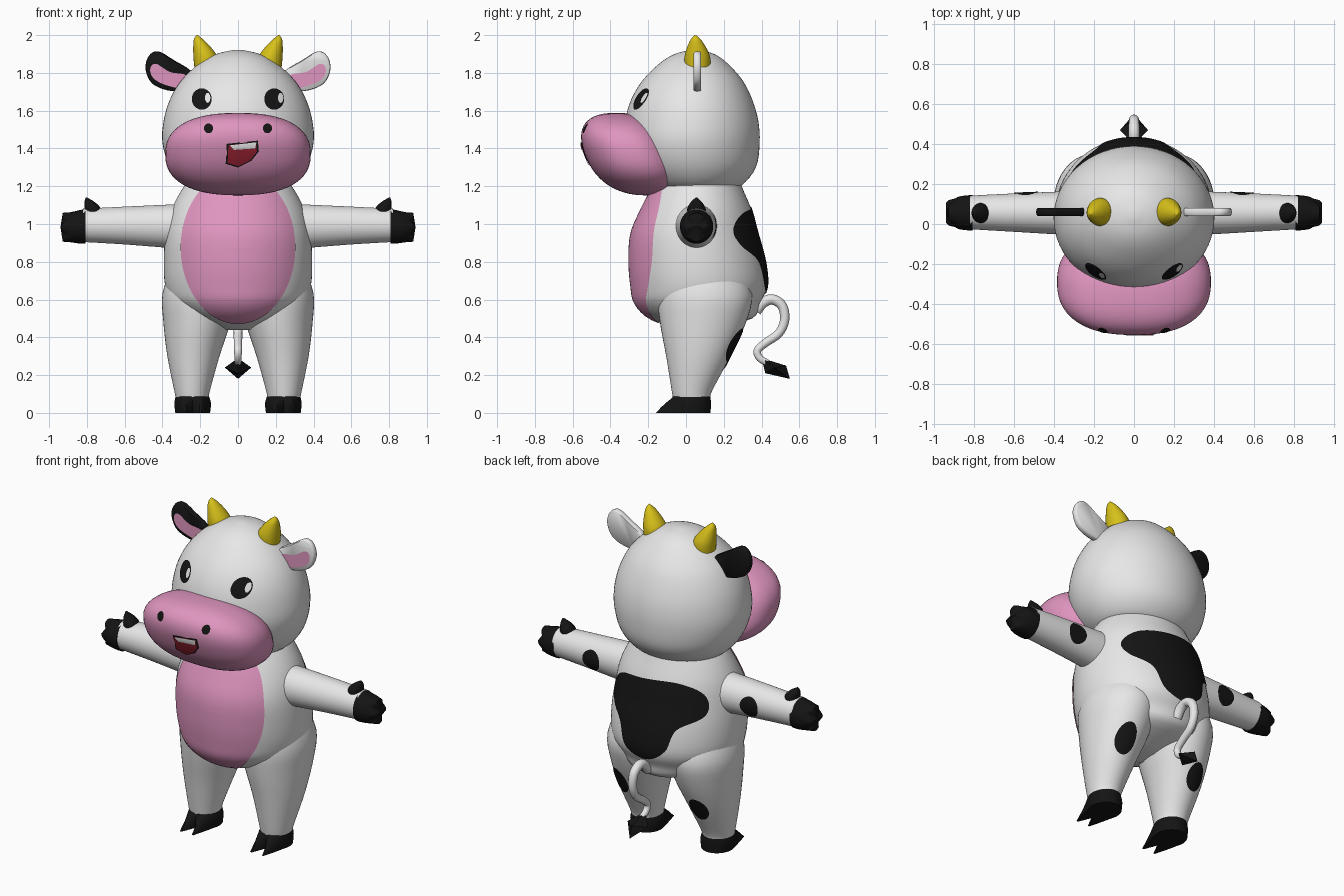
import bpy, bmesh, math
from mathutils import Vector
from mathutils.bvhtree import BVHTree

if "Cube" in bpy.data.objects:
    bpy.data.objects.remove(bpy.data.objects["Cube"])


def mat(name, rgb):
    m = bpy.data.materials.new(name)
    m.diffuse_color = (*rgb, 1)
    m.use_nodes = True
    m.node_tree.nodes["Principled BSDF"].inputs["Base Color"].default_value = m.diffuse_color
    return m


WHITE = mat("white", (0.8, 0.8, 0.8))
BLACK = mat("black", (0.007, 0.007, 0.007))
PINK = mat("pink", (0.74, 0.30, 0.52))
YELLOW = mat("yellow", (0.68, 0.53, 0.01))
RED = mat("red", (0.30, 0.015, 0.03))


def finish(name, bm, material, angle=50, recalc=True):
    if recalc:
        bmesh.ops.recalc_face_normals(bm, faces=bm.faces[:])
    me = bpy.data.meshes.new(name)
    bm.to_mesh(me)
    bm.free()
    me.materials.append(material)
    me.shade_smooth()
    me.set_sharp_from_angle(angle=math.radians(angle))
    ob = bpy.data.objects.new(name, me)
    bpy.context.collection.objects.link(ob)
    return ob


def spline(pts, steps, closed=False):
    """Catmull-Rom interpolation of tuples."""
    pts = [Vector(p) for p in pts]
    n = len(pts)
    out = []
    for i in range(n if closed else n - 1):
        if closed:
            a, b, c, d = (pts[(i + k) % n] for k in (-1, 0, 1, 2))
        else:
            a, b, c, d = (pts[min(max(i + k, 0), n - 1)] for k in (-1, 0, 1, 2))
        for s in range(steps):
            t = s / steps
            out.append(0.5 * (2 * b + (c - a) * t + (2 * a - 5 * b + 4 * c - d) * t * t
                              + (3 * b - a - 3 * c + d) * t ** 3))
    return out if closed else out + [pts[-1]]


def loft(name, keys, material, axis="z", segs=48, steps=4, warp=None, angle=50):
    """Elliptical rings: (position, centre 1, centre 2, radius 1, radius 2)."""
    bm = bmesh.new()

    def place(p, a, b):
        v = Vector((a, b, p)) if axis == "z" else Vector((p, a, b))
        return bm.verts.new(warp(v) if warp else v)

    rings = []
    path = [tuple(v) for v in spline(keys, steps)]
    for p, c1, c2, r1, r2 in path:
        rings.append([place(p, c1 + r1 * math.cos(2 * math.pi * i / segs),
                            c2 + r2 * math.sin(2 * math.pi * i / segs)) for i in range(segs)])
    for lo, hi in zip(rings, rings[1:]):
        for i in range(segs):
            j = (i + 1) % segs
            bm.faces.new((lo[i], lo[j], hi[j], hi[i]))
    for ring, k in ((rings[0], path[0]), (rings[-1], path[-1])):
        mid = place(k[0], k[1], k[2])
        for i in range(segs):
            bm.faces.new((ring[i], ring[(i + 1) % segs], mid))
    return finish(name, bm, material, angle)


def decal(name, target, outline, material, back=False, lift=0.004, rings=12):
    """Painted patch: an (x, z) outline projected onto a part along y."""
    me = target.data
    tree = BVHTree.FromPolygons([v.co for v in me.vertices], [p.vertices[:] for p in me.polygons])
    d = Vector((0, -1 if back else 1, 0))
    mid = sum((Vector(p) for p in outline), Vector((0, 0))) / len(outline)
    bm = bmesh.new()

    def hit(p):
        co, no, _, _ = tree.ray_cast(Vector((p[0], 0, p[1])) - d * 3, d)
        return bm.verts.new(co + no * lift) if co else None

    centre, prev, n = hit(mid), None, len(outline)
    for r in range(1, rings + 1):
        ring = [hit(mid + (Vector(p) - mid) * r / rings) for p in outline]
        for i in range(n):
            j = (i + 1) % n
            quad = [centre, ring[i], ring[j]] if prev is None else [prev[i], ring[i], ring[j], prev[j]]
            if all(quad):
                bm.faces.new(quad)
        prev = ring
    bm.normal_update()
    bmesh.ops.reverse_faces(bm, faces=[f for f in bm.faces if f.normal.dot(d) > 0])
    return finish(name, bm, material, 60, recalc=False)


def oval(cx, cz, rx, rz, n=40):
    return [(cx + rx * math.cos(2 * math.pi * i / n), cz + rz * math.sin(2 * math.pi * i / n)) for i in range(n)]


# Torso and head
torso = loft("torso", [(.44, 0, .05, .08, .08), (.50, 0, .08, .25, .27), (.58, 0, .06, .345, .33),
                       (.67, 0, .07, .385, .36), (.80, 0, .06, .393, .36), (.95, 0, .045, .383, .335),
                       (1.08, 0, .055, .35, .29), (1.2, 0, .06, .285, .235), (1.3, 0, .06, .2, .2)],
             WHITE, segs=72)
head = loft("head", [(1.17, 0, .05, .17, .15), (1.205, 0, .05, .28, .245), (1.3, 0, .04, .36, .33),
                     (1.43, 0, .03, .40, .36), (1.55, 0, .03, .393, .352), (1.66, 0, .03, .36, .32),
                     (1.76, 0, .035, .30, .265), (1.85, 0, .04, .205, .18), (1.9, 0, .045, .115, .105),
                     (1.922, 0, .045, .02, .02)], WHITE, segs=64)

# Muzzle: rounded ellipsoid leaning forward at the top
bm = bmesh.new()
bmesh.ops.create_uvsphere(bm, u_segments=56, v_segments=36, radius=1)
for v in bm.verts:
    x, y, z = v.co
    k = (abs(x) ** 2.4 + abs(y) ** 2.4 + abs(z) ** 2.4) ** (-1 / 2.4)
    x, y, z = x * k, y * k, z * k
    v.co = (.385 * x, -.29 + .245 * y - .08 * z, 1.37 + .218 * z)
muzzle = finish("muzzle", bm, PINK)

# Belly patch, back patch and face details
decal("belly_patch", torso, oval(0, .875, .3, .40, 72), PINK, lift=.005, rings=20)
decal("back_patch", torso, spline([(.30, .97), (.22, 1.05), (.05, 1.08), (-.16, 1.09), (-.29, 1.03), (-.31, .91),
                                   (-.19, .83), (-.14, .70), (-.02, .63), (.12, .67), (.18, .80), (.28, .88)],
                                  6, True), BLACK, back=True, lift=.005, rings=18)
for s, side in ((1, "left"), (-1, "right")):
    decal("eye_" + side, head, oval(s * .19, 1.66, .052, .056), BLACK)
    decal("eye_glint_" + side, head, oval(s * .19 + .032, 1.665, .014, .026), WHITE, lift=.007)
    decal("nostril_" + side, muzzle, oval(s * .155, 1.505, .024, .025), BLACK)
mouth = [(-.06, 1.425), (.105, 1.442), (.11, 1.385), (.07, 1.335), (.0, 1.3), (-.065, 1.32)]
decal("mouth_rim", muzzle, mouth, BLACK, lift=.003)
decal("mouth", muzzle, [(.02 + (x - .02) * .88, 1.37 + (z - 1.37) * .88) for x, z in mouth], RED, lift=.006)
decal("teeth", muzzle, [(-.045, 1.418), (.097, 1.434), (.09, 1.403), (-.02, 1.395)], WHITE, lift=.009)


def foot_warp(s):
    # Two pointed toes with a notch between them
    def warp(v):
        if v.y < -.005:
            f = max(0, 1 - abs(abs(v.x - s * .24) - .042) / .042)
            v.y -= .115 * f * (1 - v.z / .09)
        return v
    return warp


def hand_warp(v):
    # Cleft across the hoof tip
    if abs(v.x) > .9:
        v.x += math.copysign(.014 - .042 * max(0, 1 - abs(v.z - .98) / .06), v.x)
    return v


ear_shape = [(.24, 1.80), (.34, 1.868), (.42, 1.913), (.47, 1.893), (.49, 1.825),
             (.46, 1.75), (.39, 1.712), (.30, 1.70), (.24, 1.71)]
inner_ear = [(.27, 1.785), (.36, 1.805), (.43, 1.847), (.46, 1.835), (.463, 1.80),
             (.44, 1.765), (.38, 1.735), (.27, 1.715)]

# Paired limbs, horns and ears
for s, side in ((1, "left"), (-1, "right")):
    leg = loft("leg_" + side, [(.07, s * .242, .03, .086, .097), (.12, s * .243, .032, .095, .108),
                               (.3, s * .236, .065, .138, .17), (.48, s * .217, .09, .178, .228),
                               (.63, s * .205, .10, .195, .25), (.78, s * .18, .09, .17, .2)], WHITE)
    loft("hoof_" + side, [(0, s * .24, .03, .092, .1), (.05, s * .24, .03, .097, .102),
                          (.088, s * .242, .03, .088, .099)], BLACK, segs=48, warp=foot_warp(s))
    arm = loft("arm_" + side, [(s * .2, .055, .985, .115, .125), (s * .36, .055, .988, .108, .115),
                               (s * .6, .057, .992, .096, .1), (s * .82, .058, .993, .084, .088)], WHITE, axis="x")
    loft("hand_" + side, [(s * .808, .056, .988, .088, .092), (s * .84, .056, .985, .087, .088),
                          (s * .885, .056, .983, .078, .08), (s * .914, .056, .983, .05, .076)],
         BLACK, axis="x", warp=hand_warp)
    loft("thumb_" + side, [(1.05, s * .765, .055, .045, .05), (1.085, s * .77, .055, .042, .048),
                           (1.115, s * .785, .055, .028, .03), (1.14, s * .802, .055, .004, .004)], BLACK, segs=24)
    loft("horn_" + side, [(1.83, s * .165, .06, .066, .07), (1.885, s * .172, .06, .064, .068),
                          (1.935, s * .19, .056, .047, .05), (1.975, s * .208, .052, .026, .028),
                          (2.0, s * .217, .05, .003, .003)], YELLOW, segs=32)
    # Spots on the backs of limbs
    spot = (.27, .36, .055, .088) if s > 0 else (-.25, .31, .055, .075)
    decal("leg_spot_" + side, leg, oval(*spot), BLACK, back=True)
    decal("arm_spot_" + side, arm, oval(s * .54, .985, .06, .06), BLACK, back=True)
    # Flat rounded ear with a pink inside
    bm = bmesh.new()
    rim = [Vector((s * p.x, .04, p.y)) for p in spline(ear_shape, 5, True)]
    mid = Vector((s * .37, 0, 1.805))
    loops = []
    for y, k in ((.041, .93), (.046, .98), (.06, 1), (.074, .98), (.079, .93)):
        loops.append([bm.verts.new((mid.x + (p.x - mid.x) * k, y, mid.z + (p.z - mid.z) * k)) for p in rim])
    n = len(rim)
    for a, b in zip(loops, loops[1:]):
        for i in range(n):
            bm.faces.new((a[i], a[(i + 1) % n], b[(i + 1) % n], b[i]))
    bm.faces.new(loops[0])
    bm.faces.new(loops[-1])
    ear = finish("ear_" + side, bm, WHITE if s > 0 else BLACK)
    decal("inner_ear_" + side, ear, [(s * p.x, p.y) for p in spline(inner_ear, 5, True)], PINK)

# Curled tail
curve = bpy.data.curves.new("tail", "CURVE")
curve.dimensions = "3D"
curve.bevel_depth = .025
curve.bevel_resolution = 4
curve.use_fill_caps = True
path = spline([(0, .37, .54), (0, .41, .585), (0, .46, .60), (0, .51, .565), (0, .522, .49), (0, .49, .42),
               (0, .42, .37), (0, .378, .33), (0, .39, .29), (0, .43, .265)], 5)
sp = curve.splines.new("POLY")
sp.points.add(len(path) - 1)
for i, (pt, p) in enumerate(zip(sp.points, path)):
    pt.co = (*p, 1)
    pt.radius = 1.2 - .5 * i / len(path)
curve.materials.append(WHITE)
bpy.context.collection.objects.link(bpy.data.objects.new("tail", curve))

# Faceted tail tuft
bm = bmesh.new()
for p in [(0, .40, .29), (.07, .47, .24), (-.07, .47, .24), (0, .53, .25), (0, .42, .21), (0, .55, .18)]:
    bm.verts.new(p)
bmesh.ops.convex_hull(bm, input=bm.verts[:])
finish("tail_tuft", bm, BLACK, 20)
